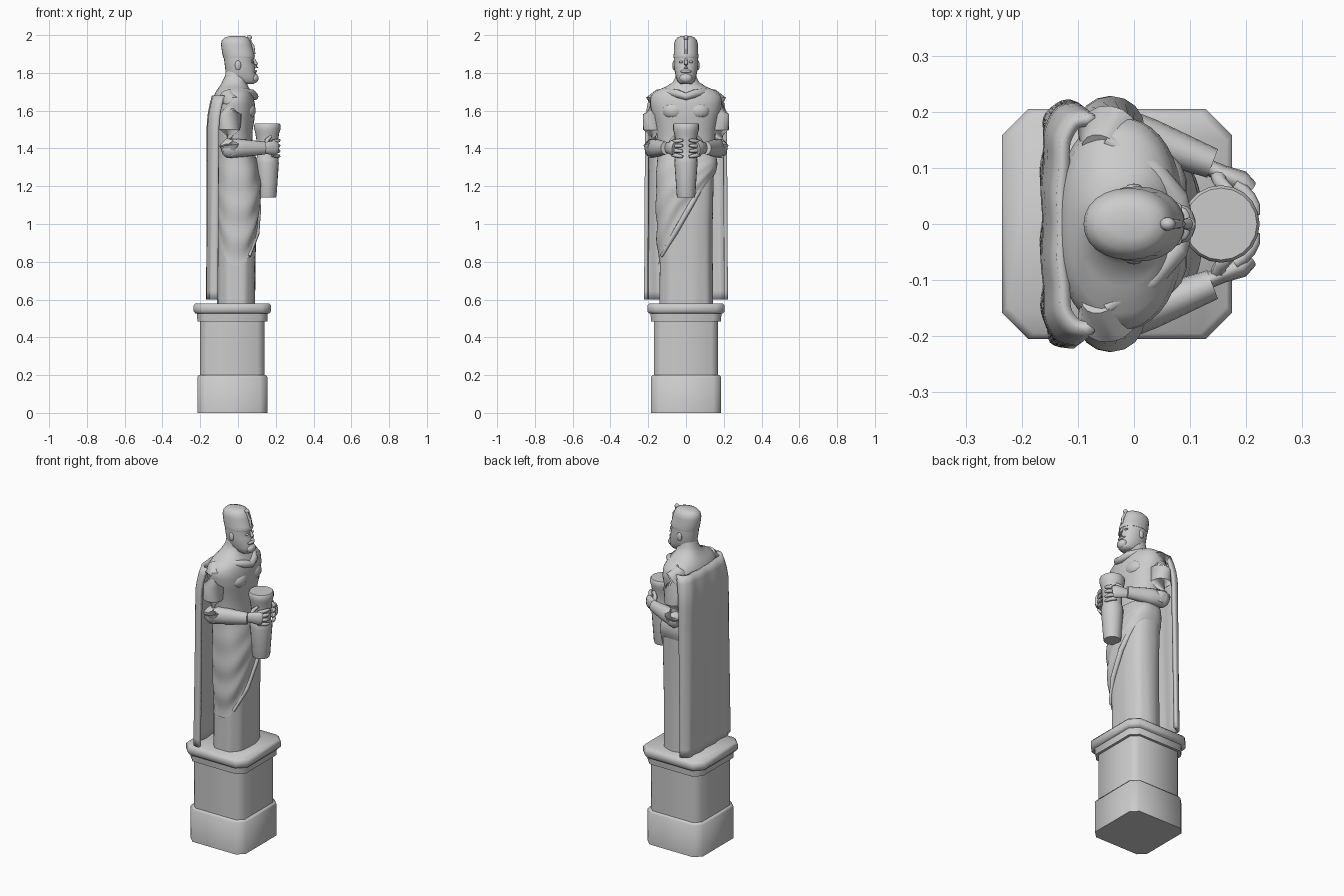
import bpy, bmesh, math
from math import sin, cos, pi, radians
from mathutils import Vector

if "Cube" in bpy.data.objects:
    bpy.data.objects.remove(bpy.data.objects["Cube"], do_unlink=True)

stone = bpy.data.materials.new("grey_stone")
stone.use_nodes = True
GREY = (0.6, 0.6, 0.6, 1)
stone.diffuse_color = GREY
stone.node_tree.nodes["Principled BSDF"].inputs["Base Color"].default_value = GREY


def finish(name, bm, angle=45, fix=True):
    """Turn a bmesh into a smooth shaded stone object."""
    if fix:
        bmesh.ops.recalc_face_normals(bm, faces=bm.faces)
    me = bpy.data.meshes.new(name)
    bm.to_mesh(me)
    bm.free()
    me.materials.append(stone)
    ob = bpy.data.objects.new(name, me)
    bpy.context.collection.objects.link(ob)
    bpy.ops.object.select_all(action="DESELECT")
    ob.select_set(True)
    bpy.context.view_layer.objects.active = ob
    bpy.ops.object.shade_smooth_by_angle(angle=radians(angle))
    return ob


def skin(name, rings, angle=45, caps=True):
    """Skin closed rings of points."""
    bm = bmesh.new()
    vr = [[bm.verts.new(p) for p in r] for r in rings]
    n = len(vr[0])
    for a, b in zip(vr, vr[1:]):
        for i in range(n):
            j = (i + 1) % n
            bm.faces.new((a[i], a[j], b[j], b[i]))
    if caps:
        bm.faces.new(vr[0])
        bm.faces.new(vr[-1])
    return finish(name, bm, angle)


def ease(rows, z):
    """Interpolate profile rows (z, back x, front x, half width) at a height."""
    for a, b in zip(rows, rows[1:]):
        if z <= b[0]:
            t = max(0, (z - a[0]) / (b[0] - a[0]))
            return [p + (q - p) * t for p, q in zip(a, b)]
    return list(rows[-1])


def oval(z, back, front, wide, n=32, power=0.85, wave=None):
    pts = []
    for i in range(n):
        a = 2 * pi * i / n
        c, s = cos(a), sin(a)
        k = 1 + (wave(a, z) if wave else 0)
        x = (back + front) / 2 + math.copysign(abs(c) ** power, c) * (front - back) / 2 * k
        pts.append((x, math.copysign(abs(s) ** power, s) * wide * k, z))
    return pts


def loft(name, rows, n=32, power=0.85, angle=45, wave=None):
    return skin(name, [oval(*r, n, power, wave) for r in rows], angle)


def tube(name, path, radii, n=12, squash=1):
    """Round limb through a few points."""
    pts = [Vector(p) for p in path]
    rings = []
    for i, p in enumerate(pts):
        d = (pts[min(i + 1, len(pts) - 1)] - pts[max(i - 1, 0)]).normalized()
        u = d.cross(Vector((0, 0, 1)))
        if u.length < 0.1:
            u = Vector((0, 1, 0))
        u.normalize()
        v = u.cross(d)
        rings.append([p + (u * cos(2 * pi * k / n) * squash + v * sin(2 * pi * k / n)) * radii[i]
                      for k in range(n)])
    return skin(name, rings, 60)


def ball(name, loc, size):
    bm = bmesh.new()
    bmesh.ops.create_uvsphere(bm, u_segments=14, v_segments=10, radius=1)
    for v in bm.verts:
        v.co = Vector([c * s + o for c, s, o in zip(v.co, size, loc)])
    return finish(name, bm, 60)


# Pedestal: stacked chamfered blocks
def block(name, levels, chamfer):
    rings = []
    for z, h in levels:
        k = h - chamfer
        rings.append([(x - 0.03, y, z) for x, y in
                      ((h, -k), (h, k), (k, h), (-k, h), (-h, k), (-h, -k), (-k, -h), (k, -h))])
    return skin(name, rings, 50)


block("pedestal_base", [(0, 0.185), (0.19, 0.185), (0.2, 0.178)], 0.04)
block("pedestal_shaft", [(0.19, 0.17), (0.5, 0.17)], 0.035)
block("pedestal_moulding", [(0.485, 0.185), (0.53, 0.188)], 0.042)
block("pedestal_slab", [(0.525, 0.195), (0.538, 0.205), (0.568, 0.205), (0.58, 0.195)], 0.047)

# Long under robe with vertical pleats
robe = [(0.575, -0.11, 0.09, 0.142), (0.8, -0.11, 0.092, 0.14), (1.0, -0.11, 0.098, 0.14),
        (1.2, -0.11, 0.1, 0.145), (1.38, -0.11, 0.085, 0.15)]
loft("robe", robe, 64, 0.75, 60, lambda a, z: 0.018 * sin(9 * a) * (1.4 - z))

# Overskirt: hem dips low on the right and rises across the front
def overskirt():
    n, m, rings = 72, 22, []
    for j in range(m + 1):
        t, ring = j / m, []
        for i in range(n):
            a = 2 * pi * i / n
            side = (1 - sin(a)) / 2
            hem = 1.26 - 0.48 * side ** 1.3
            z = 1.38 + (hem - 1.38) * t
            _, b, f, w = ease(robe, z)
            fold = 0.006 * sin(t * 22 - 3 * side) * (0.3 + 0.7 * t)
            puff = 0.002 + 0.02 * sin(pi * min(1, t * 0.93)) + fold * side
            p = oval(z, b - 0.3 * puff, f + puff, w + puff * 0.8, n, 0.8)[i]
            ring.append(p)
        rings.append(ring)
    skin("overskirt", rings, 70, caps=False)


overskirt()
# Rolled edge of the diagonal drape
tube("drape_fold", [(0.03, 0.145, 1.31), (0.085, 0.085, 1.21), (0.108, 0.02, 1.09), (0.1, -0.06, 0.95),
                    (0.06, -0.13, 0.83)], [0.012, 0.015, 0.015, 0.014, 0.008], 10)

# Torso with cloaked shoulders and neck
torso = [(1.25, -0.11, 0.095, 0.145), (1.42, -0.12, 0.075, 0.15), (1.5, -0.13, 0.078, 0.158),
         (1.56, -0.14, 0.088, 0.172), (1.63, -0.14, 0.09, 0.19), (1.675, -0.13, 0.082, 0.188),
         (1.705, -0.115, 0.07, 0.16), (1.725, -0.1, 0.055, 0.11), (1.75, -0.085, 0.045, 0.07),
         (1.78, -0.07, 0.045, 0.055), (1.83, -0.06, 0.05, 0.05)]
loft("torso", torso, 40, 0.9, 70)
for s, side in ((1, "left"), (-1, "right")):
    ball("chest_" + side, (0.045, s * 0.065, 1.6), (0.05, 0.065, 0.05))
# Folded collar of the cloak
tube("collar", [(-0.05, 0.15, 1.7), (0.03, 0.1, 1.7), (0.075, 0.045, 1.69), (0.088, 0, 1.675),
                (0.075, -0.045, 1.69), (0.03, -0.1, 1.7), (-0.05, -0.15, 1.7)],
     [0.012, 0.02, 0.022, 0.02, 0.022, 0.02, 0.012], 10)


# Cloak: a thick curved sheet hanging behind
def cloak():
    bm, rows, n, m = bmesh.new(), [], 40, 24
    for j in range(m + 1):
        t = j / m
        z = 0.6 + 1.08 * t
        top = max(0, (z - 1.5) / 0.18)
        wide = 0.222 - 0.006 * t - 0.022 * top ** 2
        row = []
        for i in range(n + 1):
            u = 2 * i / n - 1
            x = -0.165 + 0.055 * abs(u) ** 5 + 0.012 * t * u * u + 0.028 * top ** 2
            x += 0.0035 * sin(17 * u + 2 * t) * (1 - 0.6 * t)
            row.append(bm.verts.new((x, wide * sin(u * pi / 2) ** 1 if abs(u) > 0.999
                                     else wide * sin(u * pi / 2), z)))
        rows.append(row)
    for a, b in zip(rows, rows[1:]):
        for i in range(n):
            bm.faces.new((a[i], b[i], b[i + 1], a[i + 1]))
    ob = finish("cloak", bm, 50, False)
    mod = ob.modifiers.new("thickness", "SOLIDIFY")
    mod.thickness, mod.offset = 0.02, -1
    # keep the thickness on the body side
    if ob.data.polygons[0].normal.x > 0:
        ob.data.flip_normals()


cloak()

# Head with bearded jaw and tall cap
loft("head", [(1.742, 0.015, 0.085, 0.03), (1.755, -0.03, 0.1, 0.044), (1.78, -0.06, 0.098, 0.054),
              (1.81, -0.066, 0.092, 0.06), (1.84, -0.07, 0.088, 0.064), (1.865, -0.073, 0.08, 0.064),
              (1.885, -0.076, 0.086, 0.064), (1.9, -0.078, 0.084, 0.063)], 24, 0.95, 60)
loft("cap", [(1.878, -0.077, 0.086, 0.065), (1.89, -0.08, 0.09, 0.067), (1.905, -0.084, 0.084, 0.064),
             (1.95, -0.09, 0.072, 0.064), (1.972, -0.086, 0.064, 0.058), (1.988, -0.07, 0.052, 0.045),
             (1.995, -0.04, 0.03, 0.025)], 24, 0.95, 60)
tube("nose", [(0.083, 0, 1.875), (0.096, 0, 1.845), (0.098, 0, 1.825)], [0.006, 0.01, 0.012], 8)
ball("beard", (0.085, 0, 1.772), (0.025, 0.034, 0.026))
ball("moustache", (0.086, 0, 1.808), (0.016, 0.03, 0.009))
for s, side in ((1, "left"), (-1, "right")):
    ball("ear_" + side, (0.0, s * 0.063, 1.84), (0.016, 0.009, 0.026))
    ball("eye_" + side, (0.078, s * 0.026, 1.858), (0.008, 0.012, 0.006))
# Serpent ornament on the cap
tube("cap_ornament", [(0.085, 0, 1.9), (0.08, 0, 1.94), (0.062, 0, 1.965), (0.06, 0, 1.985)],
     [0.007, 0.008, 0.009, 0.01], 8)
ball("ornament_tip", (0.06, 0, 1.987), (0.014, 0.012, 0.013))

# Arms, hands and fingers, both sides
for s, side in ((1, "left"), (-1, "right")):
    tube("upper_arm_" + side,
         [(-0.06, s * 0.13, 1.69), (-0.045, s * 0.158, 1.65), (-0.04, s * 0.168, 1.58),
          (-0.045, s * 0.172, 1.5), (-0.045, s * 0.17, 1.42), (-0.03, s * 0.165, 1.365)],
         [0.035, 0.056, 0.06, 0.056, 0.056, 0.035], 16)
    tube("sleeve_" + side,
         [(-0.085, s * 0.185, 1.395), (-0.06, s * 0.18, 1.4), (0.03, s * 0.15, 1.402), (0.14, s * 0.108, 1.402)],
         [0.03, 0.052, 0.046, 0.034], 16, 0.8)
    tube("hand_" + side,
         [(0.12, s * 0.108, 1.402), (0.155, s * 0.09, 1.403), (0.19, s * 0.076, 1.403), (0.205, s * 0.062, 1.4)],
         [0.026, 0.032, 0.04, 0.034], 12, 0.5)
    for k in range(4):
        path = []
        for j in range(5):
            t = j / 4
            a = s * radians(70 - 56 * t)
            r = 0.074 - 0.008 * t
            path.append((0.155 + r * cos(a), r * sin(a), 1.366 + 0.023 * k + (k - 1.5) * 0.006 * t))
        tube(f"finger_{side}_{k + 1}", path, [0.011, 0.011, 0.011, 0.01, 0.006], 8)
    tube("thumb_" + side, [(0.15, s * 0.085, 1.42), (0.155, s * 0.073, 1.445), (0.175, s * 0.058, 1.465)],
         [0.014, 0.012, 0.007], 8)

# Tapered vessel held in front
cup = [(1.14, 0.046), (1.15, 0.049), (1.32, 0.061), (1.345, 0.06), (1.36, 0.054), (1.42, 0.054),
       (1.48, 0.063), (1.5, 0.069), (1.525, 0.069), (1.532, 0.064)]
loft("vessel", [(z, 0.155 - r, 0.155 + r, r) for z, r in cup], 20, 1, 40)
